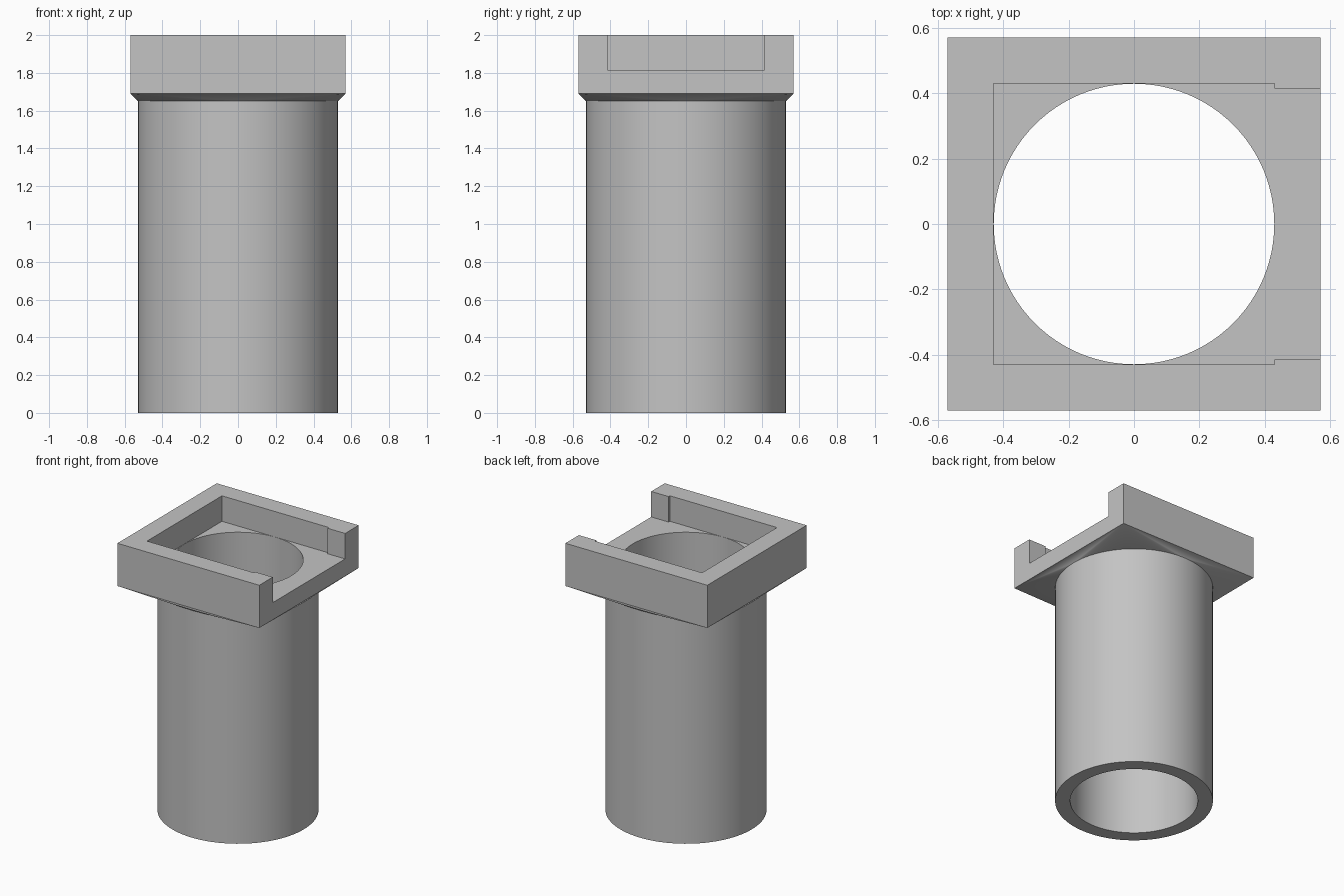
import bpy, bmesh, math
from mathutils import Matrix, Vector

SEGMENTS = 96
OUTER, BORE = 0.53, 0.429
HALF = 0.57
TUBE_TOP, BLOCK_BASE, TOP, FLOOR = 1.65, 1.69, 2.0, 1.815

if "Cube" in bpy.data.objects:
    bpy.data.objects.remove(bpy.data.objects["Cube"], do_unlink=True)

grey = bpy.data.materials.new("plain grey")
grey.use_nodes = True
colour = (0.55, 0.55, 0.55, 1)
grey.diffuse_color = colour
grey.node_tree.nodes["Principled BSDF"].inputs["Base Color"].default_value = colour


def make_object(name, bm):
    bmesh.ops.recalc_face_normals(bm, faces=bm.faces)
    mesh = bpy.data.meshes.new(name)
    bm.to_mesh(mesh)
    bm.free()
    mesh.materials.append(grey)
    obj = bpy.data.objects.new(name, mesh)
    bpy.context.collection.objects.link(obj)
    return obj


def box(name, low, high):
    low, high = Vector(low), Vector(high)
    bm = bmesh.new()
    bmesh.ops.create_cube(bm, size=1, matrix=Matrix.Translation((low + high) / 2)
                          @ Matrix.Diagonal((*(high - low), 1)))
    return make_object(name, bm)


def ring(bm, radius, z, count, start=0.0):
    angles = [start + math.tau * i / count for i in range(count)]
    return [bm.verts.new((radius * math.cos(a), radius * math.sin(a), z)) for a in angles]


def bridge(bm, a, b):
    for i in range(len(a)):
        j = (i + 1) % len(a)
        bm.faces.new((a[i], a[j], b[j], b[i]))


# Solid body: round tube blending into a square head
bm = bmesh.new()
foot = ring(bm, OUTER, 0, SEGMENTS)
neck = ring(bm, OUTER, TUBE_TOP, SEGMENTS)
diagonal = HALF * math.sqrt(2)
base = ring(bm, diagonal, BLOCK_BASE, 4, math.pi / 4)
rim = ring(bm, diagonal, TOP, 4, math.pi / 4)
bridge(bm, foot, neck)
bridge(bm, base, rim)
bm.faces.new(foot)
bm.faces.new(rim)

# Round-to-square transition: a cone fan per corner, a triangle per side
quarter = SEGMENTS // 4
for corner in range(4):
    for i in range(corner * quarter, (corner + 1) * quarter):
        bm.faces.new((neck[i], neck[(i + 1) % SEGMENTS], base[corner]))
    bm.faces.new((base[corner - 1], base[corner], neck[corner * quarter]))
body = make_object("tube_with_square_head", bm)

# Cutters: through bore, square pocket, and the slot open to the left side
bm = bmesh.new()
low, high = ring(bm, BORE, -0.1, SEGMENTS), ring(bm, BORE, 1.9, SEGMENTS)
bridge(bm, low, high)
bm.faces.new(low)
bm.faces.new(high)
cutters = [
    make_object("bore_cutter", bm),
    box("pocket_cutter", (-0.43, -0.43, FLOOR), (0.43, 0.43, 2.1)),
    box("slot_cutter", (0.2, -0.415, FLOOR), (0.7, 0.415, 2.1)),
]

bpy.context.view_layer.objects.active = body
body.select_set(True)
for cutter in cutters:
    cut = body.modifiers.new(cutter.name, "BOOLEAN")
    cut.operation = "DIFFERENCE"
    cut.solver = "EXACT"
    cut.object = cutter
    bpy.ops.object.modifier_apply(modifier=cut.name)
    bpy.data.objects.remove(cutter, do_unlink=True)

bpy.ops.object.shade_smooth_by_angle(angle=math.radians(15))
